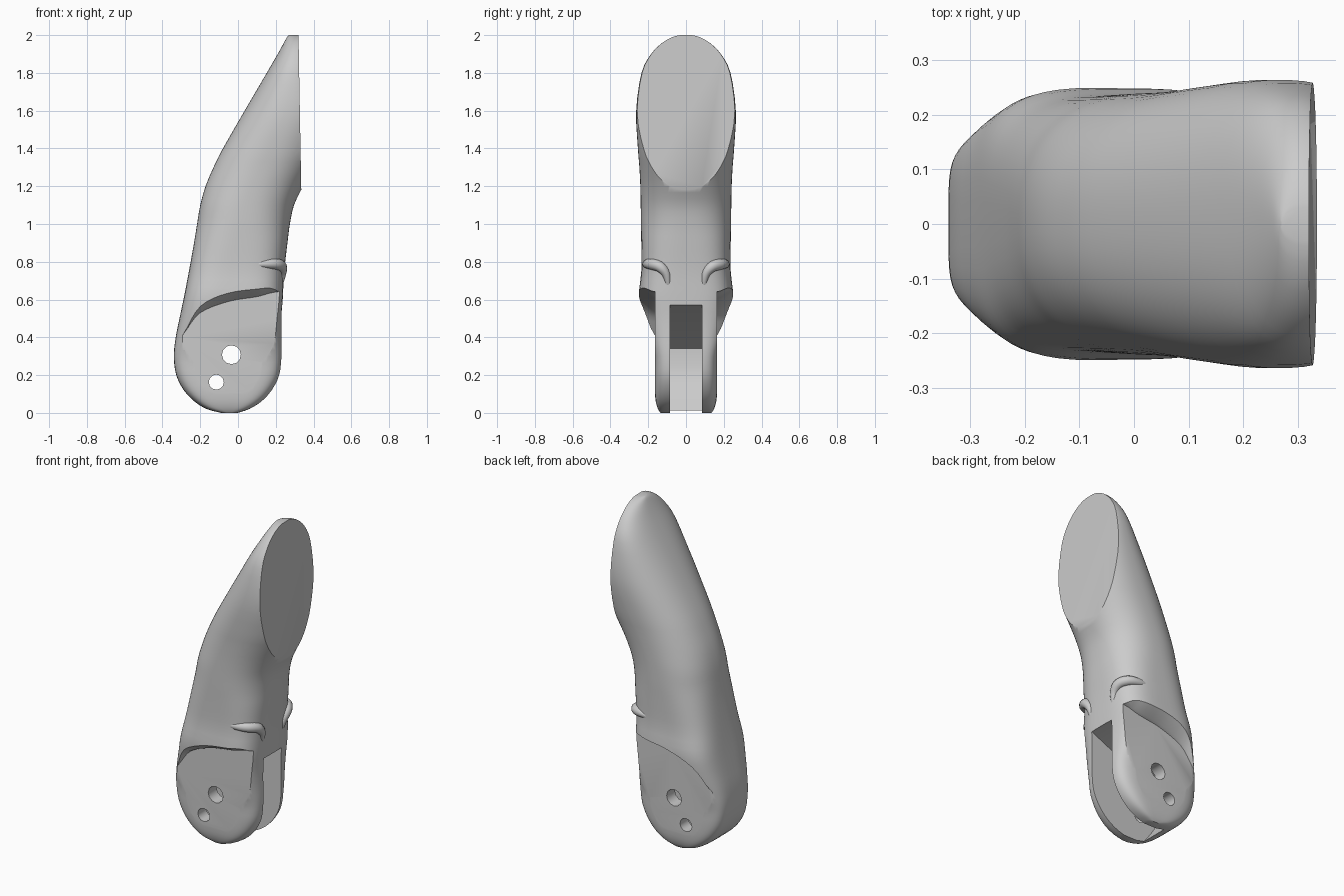
import bpy, bmesh, math
from mathutils import Vector

old = bpy.data.objects.get("Cube")
if old:
    bpy.data.objects.remove(old, do_unlink=True)

grey = bpy.data.materials.new("plain_grey")
grey.use_nodes = True
tone = (0.6, 0.6, 0.6, 1)
grey.diffuse_color = tone
grey.node_tree.nodes["Principled BSDF"].inputs["Base Color"].default_value = tone


def make_object(name, bm):
    bmesh.ops.recalc_face_normals(bm, faces=bm.faces[:])
    mesh = bpy.data.meshes.new(name)
    bm.to_mesh(mesh)
    bm.free()
    obj = bpy.data.objects.new(name, mesh)
    bpy.context.collection.objects.link(obj)
    mesh.materials.append(grey)
    return obj


def loft(rings):
    """Skin closed rings of equal length and cap both ends."""
    bm = bmesh.new()
    loops = [[bm.verts.new(p) for p in ring] for ring in rings]
    n = len(loops[0])
    for a, b in zip(loops, loops[1:]):
        for i in range(n):
            j = (i + 1) % n
            bm.faces.new((a[i], a[j], b[j], b[i]))
    bm.faces.new(loops[0])
    bm.faces.new(loops[-1])
    return bm


def power(v, e):
    return math.copysign(abs(v) ** e, v)


def section(z, x0, x1, half_y, squareness, count=64):
    e = 2 / squareness
    ring = []
    for i in range(count):
        t = math.tau * (i + 0.5) / count
        ring.append(((x0 + x1) / 2 + (x1 - x0) / 2 * power(math.cos(t), e),
                     half_y * power(math.sin(t), e), z))
    return ring


def spline(points, steps):
    """Catmull-Rom resampling of tuples of any length."""
    pts = [points[0]] + points + [points[-1]]
    out = []
    for a, b, c, d in zip(pts, pts[1:], pts[2:], pts[3:]):
        for s in range(steps):
            t = s / steps
            out.append(tuple(q + 0.5 * t * (r - p + t * (2 * p - 5 * q + 4 * r - w
                             + t * (3 * (q - r) + w - p)))
                             for p, q, r, w in zip(a, b, c, d)))
    return out + [points[-1]]


def cut(body, cutter):
    mod = body.modifiers.new("cut", "BOOLEAN")
    mod.operation = "DIFFERENCE"
    mod.solver = "EXACT"
    mod.object = cutter
    bpy.context.view_layer.objects.active = body
    bpy.ops.object.modifier_apply(modifier=mod.name)
    bpy.data.objects.remove(cutter, do_unlink=True)


# Finger body: height, back x, front x, half width, squareness
keys = [
    (0.0, -0.09, 0.0, 0.135, 4), (0.02, -0.165, 0.06, 0.148, 5),
    (0.06, -0.23, 0.125, 0.16, 5), (0.12, -0.287, 0.18, 0.166, 5),
    (0.2, -0.327, 0.22, 0.168, 5), (0.3, -0.34, 0.232, 0.172, 5),
    (0.4, -0.33, 0.232, 0.205, 4), (0.5, -0.31, 0.232, 0.236, 3.5),
    (0.62, -0.285, 0.238, 0.25, 3.5), (0.75, -0.26, 0.245, 0.237, 3.2),
    (0.9, -0.233, 0.262, 0.237, 2.8), (1.0, -0.217, 0.275, 0.239, 2.5),
    (1.1, -0.2, 0.297, 0.24, 2.4), (1.2, -0.172, 0.345, 0.242, 2.3),
    (1.3, -0.13, 0.4, 0.247, 2.3), (1.4, -0.08, 0.45, 0.255, 2.3),
    (1.6, 0.035, 0.5, 0.264, 2.3), (1.8, 0.152, 0.43, 0.236, 2.3),
    (1.9, 0.21, 0.4, 0.185, 2.3), (1.96, 0.243, 0.38, 0.125, 2.3),
    (1.99, 0.26, 0.37, 0.07, 2.3), (2.0, 0.27, 0.365, 0.03, 2.3),
]
bm = loft([section(*k) for k in spline(keys, 3)])

# Slice off the pad to leave a flat oval face
result = bmesh.ops.bisect_plane(bm, geom=bm.verts[:] + bm.edges[:] + bm.faces[:],
                                plane_co=(0.335, 0, 1.18), plane_no=(1, 0, 0.018),
                                clear_outer=True)
rim = [g for g in result["geom_cut"] if isinstance(g, bmesh.types.BMEdge)]
bmesh.ops.holes_fill(bm, edges=rim, sides=0)
body = make_object("finger_body", bm)

# Side pockets that leave flat hinge cheeks under a curved overhang
brow = spline([(-0.5, 0.3), (-0.34, 0.36), (-0.28, 0.43), (-0.2, 0.53),
               (-0.05, 0.59), (0.1, 0.615), (0.2, 0.64), (0.4, 0.66)], 4)
for side in (-1, 1):
    rings = []
    for y, rise in ((0.165, 0), (0.185, 0.005), (0.25, 0.045), (0.32, 0.1)):
        outline = [(x, z + rise) for x, z in brow] + [(0.4, -0.2), (-0.5, -0.2)]
        rings.append([(x, side * y, z) for x, z in outline])
    cut(body, make_object("pocket_cutter", loft(rings)))

# Hinge slot between the cheeks
slot = [(0.4, 0.57), (0.23, 0.57), (-0.27, 0.34), (-0.268, 0.25), (-0.245, 0.16),
        (-0.19, 0.075), (-0.12, -0.02), (-0.1, -0.1), (0.4, -0.1)]
cut(body, make_object("slot_cutter",
                      loft([[(x, y, z) for x, z in slot] for y in (-0.085, 0.085)])))

# Two pin holes through both cheeks
for cx, cz, r in ((-0.035, 0.308, 0.05), (-0.115, 0.163, 0.04)):
    circle = [(cx + r * math.cos(math.tau * i / 12), cz + r * math.sin(math.tau * i / 12))
              for i in range(12)]
    cut(body, make_object("pin_hole_cutter",
                          loft([[(x, y, z) for x, z in circle] for y in (-0.4, 0.4)])))

# Raised ridges curling over the top of each cheek
parts = [body]
path = spline([(0.08, 0.215, 0.785), (0.15, 0.208, 0.788), (0.2, 0.185, 0.788),
               (0.23, 0.14, 0.775), (0.232, 0.105, 0.735), (0.222, 0.093, 0.67)], 4)
for side, name in ((-1, "right_ridge"), (1, "left_ridge")):
    pts = [Vector((x, side * y, z)) for x, y, z in path]
    rings = []
    for i, p in enumerate(pts):
        along = (pts[min(i + 1, len(pts) - 1)] - pts[max(i - 1, 0)]).normalized()
        u = along.cross(Vector((1, side, 0.3))).normalized()
        v = along.cross(u)
        r = 0.012 + 0.018 * math.sin(math.pi * i / (len(pts) - 1))
        rings.append([p + r * (u * math.cos(math.tau * k / 12) + v * math.sin(math.tau * k / 12))
                      for k in range(12)])
    parts.append(make_object(name, loft(rings)))

# Smooth shading with crisp cut edges
for obj in bpy.context.selected_objects:
    obj.select_set(False)
for obj in parts:
    obj.select_set(True)
bpy.context.view_layer.objects.active = body
bpy.ops.object.shade_smooth_by_angle(angle=math.radians(35))
